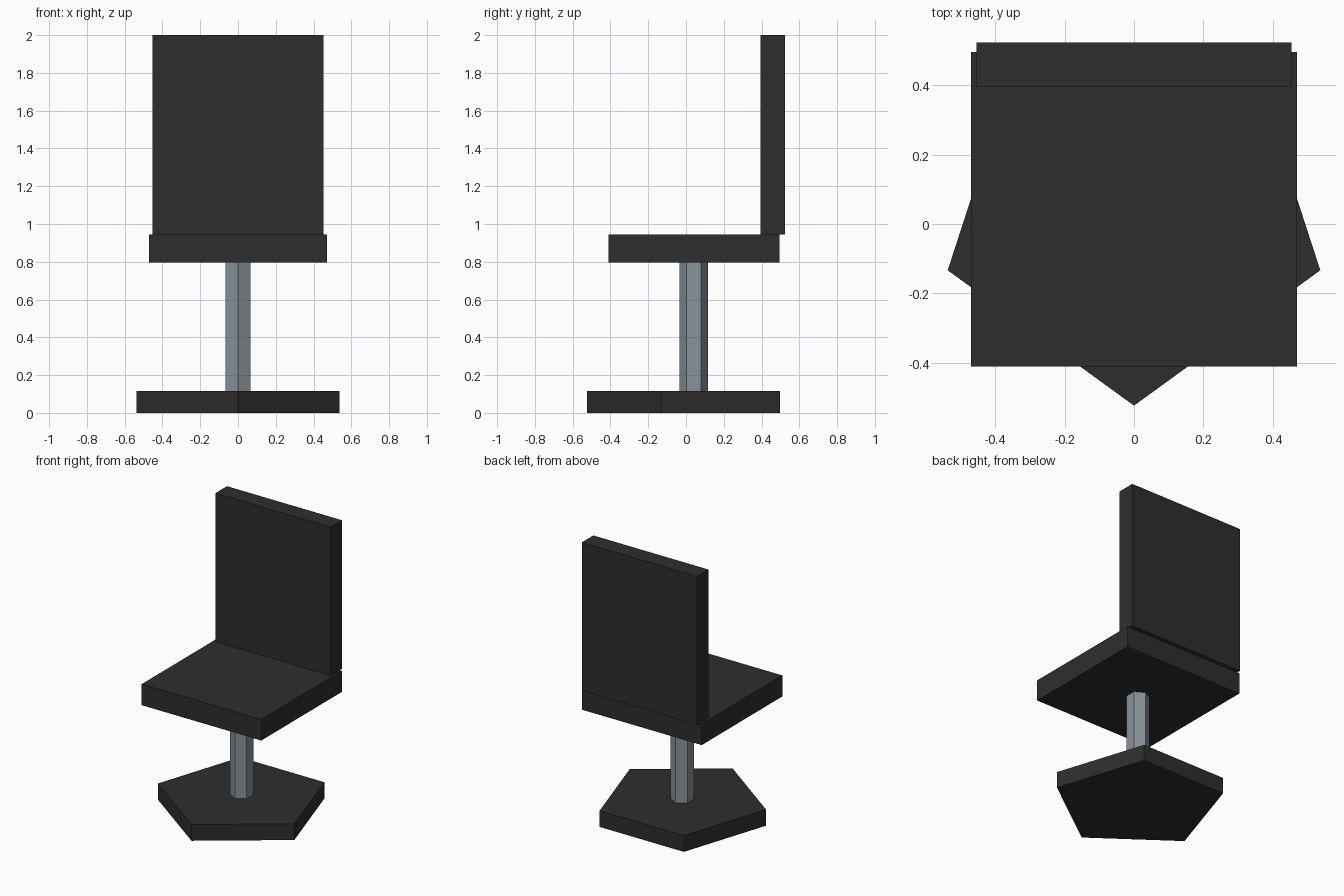
import bpy
import math

cube = bpy.data.objects.get("Cube")
if cube:
    bpy.data.objects.remove(cube, do_unlink=True)


def make_material(name, color):
    mat = bpy.data.materials.new(name)
    mat.use_nodes = True
    mat.diffuse_color = color
    mat.node_tree.nodes["Principled BSDF"].inputs["Base Color"].default_value = color
    return mat


black = make_material("matte black", (0.027, 0.027, 0.027, 1))
steel = make_material("grey steel", (0.25, 0.29, 0.33, 1))


def finish(name, mat):
    obj = bpy.context.object
    obj.name = obj.data.name = name
    obj.data.materials.append(mat)
    return obj


def box(name, mat, width, y0, y1, z0, z1):
    bpy.ops.mesh.primitive_cube_add(size=1, location=(0, (y0 + y1) / 2, (z0 + z1) / 2))
    bpy.context.object.scale = (width, y1 - y0, z1 - z0)
    bpy.ops.object.transform_apply(location=False, rotation=False, scale=True)
    return finish(name, mat)


def prism(name, mat, sides, radius, z0, z1):
    # Upright prism with one corner pointing to the front
    bpy.ops.mesh.primitive_cylinder_add(
        vertices=sides, radius=radius, depth=z1 - z0,
        location=(0, AXIS_Y, (z0 + z1) / 2), rotation=(0, 0, math.pi))
    return finish(name, mat)


AXIS_Y = 0.041
BASE_TOP, SEAT_BOTTOM, SEAT_TOP = 0.115, 0.795, 0.945

# Five-sided foot and six-sided post
prism("base", black, 5, 0.564, 0, BASE_TOP)
prism("post", steel, 6, 0.076, BASE_TOP, SEAT_BOTTOM)

# Seat slab and the backrest that overhangs its rear edge
box("seat", black, 0.94, -0.41, 0.495, SEAT_BOTTOM, SEAT_TOP)
box("backrest", black, 0.906, 0.394, 0.523, SEAT_TOP, 2.0)
